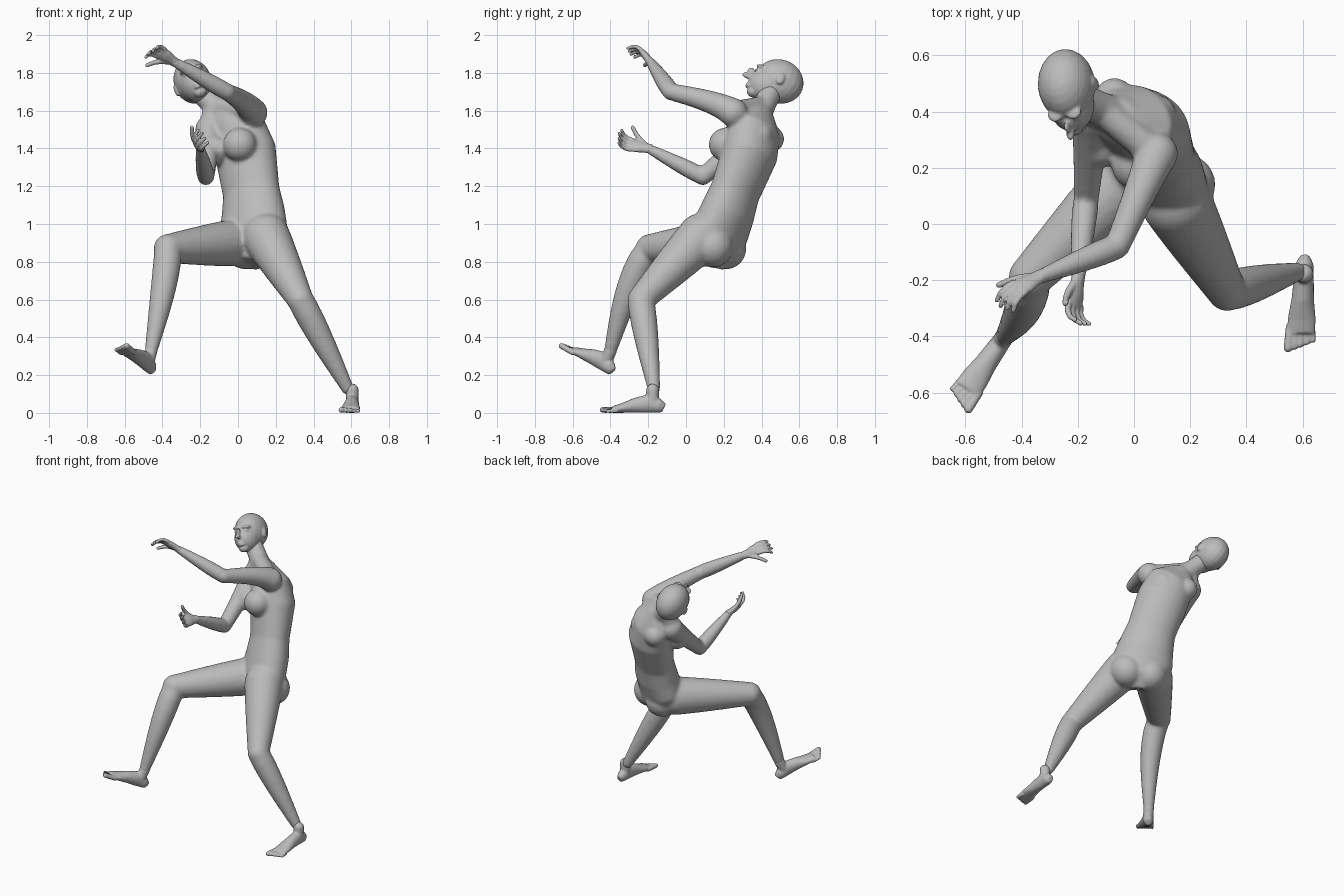
import bpy, bmesh, math
from mathutils import Vector, Matrix

default_cube = bpy.data.objects.get("Cube")
if default_cube:
    bpy.data.objects.remove(default_cube, do_unlink=True)

grey = (0.5, 0.5, 0.5, 1)
skin = bpy.data.materials.new("plain grey")
skin.use_nodes = True
skin.diffuse_color = grey
skin.node_tree.nodes["Principled BSDF"].inputs["Base Color"].default_value = grey


def frame(forward, up):
    """Rotation whose columns are side, forward and up."""
    forward = Vector(forward).normalized()
    up = Vector(up)
    up = (up - forward * up.dot(forward)).normalized()
    return Matrix((up.cross(forward), forward, up)).transposed()


def loft(bm, rings, side, count=20):
    """Skin a run of ellipses, each given as centre, half width, half depth."""
    centres = [Vector(ring[0]) for ring in rings]
    last = len(rings) - 1
    loops = []
    for i, (centre, width, depth) in enumerate(rings):
        along = (centres[min(i + 1, last)] - centres[max(i - 1, 0)]).normalized()
        across = Vector(side)
        across = (across - along * across.dot(along)).normalized()
        outward = along.cross(across)
        angles = [math.tau * k / count for k in range(count)]
        loops.append([bm.verts.new(centres[i] + across * width * math.cos(angle)
                                   + outward * depth * math.sin(angle)) for angle in angles])
    for lower, upper in zip(loops, loops[1:]):
        for k in range(count):
            after = (k + 1) % count
            bm.faces.new((lower[k], lower[after], upper[after], upper[k]))
    bm.faces.new(loops[0][::-1])
    bm.faces.new(loops[-1])


def ball(bm, centre, radii, rotation=Matrix.Identity(3)):
    placed = Matrix.Translation(centre) @ rotation.to_4x4() @ Matrix.Diagonal((*radii, 1))
    bmesh.ops.create_uvsphere(bm, u_segments=20, v_segments=14, radius=1, matrix=placed)


def bone(bm, start, end, start_radius, end_radius, swell=0, bow=(0, 0, 0)):
    """Tapered limb with rounded ends, a muscle swell and a slight bow."""
    start, end = Vector(start), Vector(end)
    rings = []
    steps = 8
    for i in range(steps + 1):
        t = i / steps
        bump = math.sin(math.pi * t ** 0.7)
        radius = start_radius + (end_radius - start_radius) * t + swell * bump
        rings.append((start.lerp(end, t) + Vector(bow) * bump, radius, radius))
    loft(bm, rings, (end - start).orthogonal())
    ball(bm, start, [start_radius] * 3)
    ball(bm, end, [end_radius] * 3)


def finish(bm, name, voxel, smoothing):
    """Fuse the overlapping shapes into one soft skin."""
    bmesh.ops.recalc_face_normals(bm, faces=bm.faces)
    mesh = bpy.data.meshes.new(name)
    bm.to_mesh(mesh)
    bm.free()
    mesh.materials.append(skin)
    part = bpy.data.objects.new(name, mesh)
    bpy.context.collection.objects.link(part)
    fuse = part.modifiers.new("fuse", 'REMESH')
    fuse.mode = 'VOXEL'
    fuse.voxel_size = voxel
    fuse.use_smooth_shade = True
    soften = part.modifiers.new("soften", 'SMOOTH')
    soften.factor = 0.5
    soften.iterations = smoothing


# Joints of the pose
left_shoulder, left_elbow = Vector((.08, .25, 1.59)), Vector((-.06, -.08, 1.7))
left_wrist = Vector((-.34, -.19, 1.86))
right_shoulder, right_elbow = Vector((-.15, .38, 1.5)), Vector((-.17, .09, 1.25))
right_wrist = Vector((-.2, -.2, 1.4))
left_hip, left_knee = Vector((.15, .08, .93)), Vector((.33, -.24, .6))
left_ankle = Vector((.58, -.17, .13))
right_hip, right_knee = Vector((-.03, .16, .9)), Vector((-.37, -.19, .87))
right_ankle = Vector((-.46, -.4, .33))
neck_base, neck_top = Vector((-.06, .38, 1.56)), Vector((-.2, .45, 1.7))

# Torso, leaning back and facing the model's right
bm = bmesh.new()
torso_side = Vector((.8, -.5, .1))
loft(bm, [((.06, .13, .79), .09, .08), ((.08, .16, .87), .17, .12), ((.08, .18, .96), .2, .13),
          ((.08, .22, 1.06), .18, .13), ((.07, .26, 1.17), .16, .12),
          ((.04, .34, 1.38), .17, .14), ((0, .36, 1.49), .16, .13),
          (neck_base, .12, .09), ((-.07, .39, 1.62), .06, .06)], torso_side, 32)
# Buttocks, breasts and shoulder blades
for centre, size in (((.18, .14, .88), .11), ((.04, .21, .87), .11),
                     ((.01, .21, 1.42), .09), ((-.12, .28, 1.39), .08),
                     ((.08, .39, 1.47), .07), ((-.07, .45, 1.45), .07)):
    ball(bm, centre, (size, size, size))
# Neck, and the muscles running from it to the shoulders
bone(bm, neck_base, neck_top, .08, .06, -.01)
for shoulder in (left_shoulder, right_shoulder):
    bone(bm, shoulder, neck_base.lerp(neck_top, .5), .06, .05)
# Arms
bone(bm, left_shoulder, left_elbow, .077, .045, -.005, (0, 0, .015))
bone(bm, left_elbow, left_wrist, .045, .025, .006)
bone(bm, right_shoulder, right_elbow, .077, .045, -.005)
bone(bm, right_elbow, right_wrist, .045, .025, .006)
# Legs
bone(bm, left_hip, left_knee, .127, .07, .003)
bone(bm, left_knee, left_ankle, .07, .034, .01)
bone(bm, right_hip, right_knee, .125, .077, .003)
bone(bm, right_knee, right_ankle, .072, .034, .01, (.01, -.03, 0))
finish(bm, "body", .011, 5)

# Head, tipped back and towards the model's right
bm = bmesh.new()
head_turn = frame((0, -.92, .38), (-.35, .35, .87))
skull_centre = Vector((-.24, .495, 1.755))


def on_head(offset, radii):
    ball(bm, skull_centre + head_turn @ Vector(offset), radii, head_turn)


on_head((0, 0, 0), (.1, .13, .118))           # skull
on_head((0, .055, -.05), (.08, .1, .09))      # face
on_head((0, .11, -.115), (.034, .03, .026))   # chin
on_head((0, .172, -.04), (.015, .025, .015))  # nose tip
on_head((0, .16, -.015), (.01, .02, .03))     # nose bridge
for height in (-.08, -.095):                  # lips
    on_head((0, .14, height), (.025, .02, .008))
for side in (-1, 1):
    on_head((side * .034, .115, .02), (.03, .03, .013))   # brow
    on_head((side * .034, .12, -.005), (.018, .02, .01))  # eyelid
    on_head((side * .1, 0, -.02), (.01, .022, .034))      # ear
finish(bm, "head", .006, 3)


def build_hand(name, wrist, forward, palm_facing, thumb_side):
    bm = bmesh.new()
    turn = frame(forward, palm_facing)

    def place(side, ahead, lift):
        return wrist + turn @ Vector((thumb_side * side, ahead, lift))

    def finger(side, ahead, spread, length, radius, curl):
        """Three joints, each bending further towards the palm."""
        point = Vector((side, ahead, 0))
        for joint in range(3):
            bend = curl * (joint + .3)
            step = Vector((spread, math.cos(bend), math.sin(bend))).normalized()
            tip = point + step * length / 3
            bone(bm, place(*point), place(*tip), radius, radius * .9)
            point, radius = tip, radius * .9

    # Palm, widening from wrist to knuckles
    loft(bm, [(place(0, ahead, 0), width, depth) for ahead, width, depth in
              ((-.02, .026, .023), (.02, .03, .02), (.06, .04, .02), (.1, .04, .014))],
         turn.col[0])
    # Four fingers fanned out, then the thumb
    for i in range(4):
        side = .033 - .022 * i
        finger(side, .09, side * 3, .1 - .008 * abs(i - 1), .012, .5)
    finger(.02, .02, .7, .12, .015, .3)
    finish(bm, name, .005, 2)


build_hand("left_hand", left_wrist, (-.75, -.4, .5), (0, -.75, -.65), 1)
build_hand("right_hand", right_wrist, (-.14, -.96, .2), (.75, 0, .65), -1)


def build_foot(name, ankle, forward, up, big_toe_side):
    bm = bmesh.new()
    turn = frame(forward, up)

    def place(side, ahead, lift):
        return ankle + turn @ Vector((big_toe_side * side, ahead, lift))

    # Heel, arch and ball of the foot; the sole lies flat
    sole = -.12
    loft(bm, [(place(0, ahead, sole + depth), width, depth) for ahead, width, depth in
              ((-.06, .018, .025), (-.035, .032, .037), (.02, .036, .05), (.09, .04, .04),
               (.16, .05, .026), (.21, .05, .018))], turn.col[0])
    bone(bm, place(0, 0, sole + .04), place(0, 0, 0), .034, .034)
    # Toes, from small to big
    for i in range(5):
        side, radius = .02 * (i - 2), .01 + .0014 * i
        bone(bm, place(side, .19, sole + radius), place(side * 1.1, .235 + .008 * i, sole + radius),
             radius, radius)
    finish(bm, name, .006, 2)


build_foot("left_foot", Vector((.605, -.177, .12)), (-.05, -1, 0), (0, 0, 1), -1)
build_foot("right_foot", right_ankle, (-.52, -.73, .44), (.2, .3, .9), 1)
